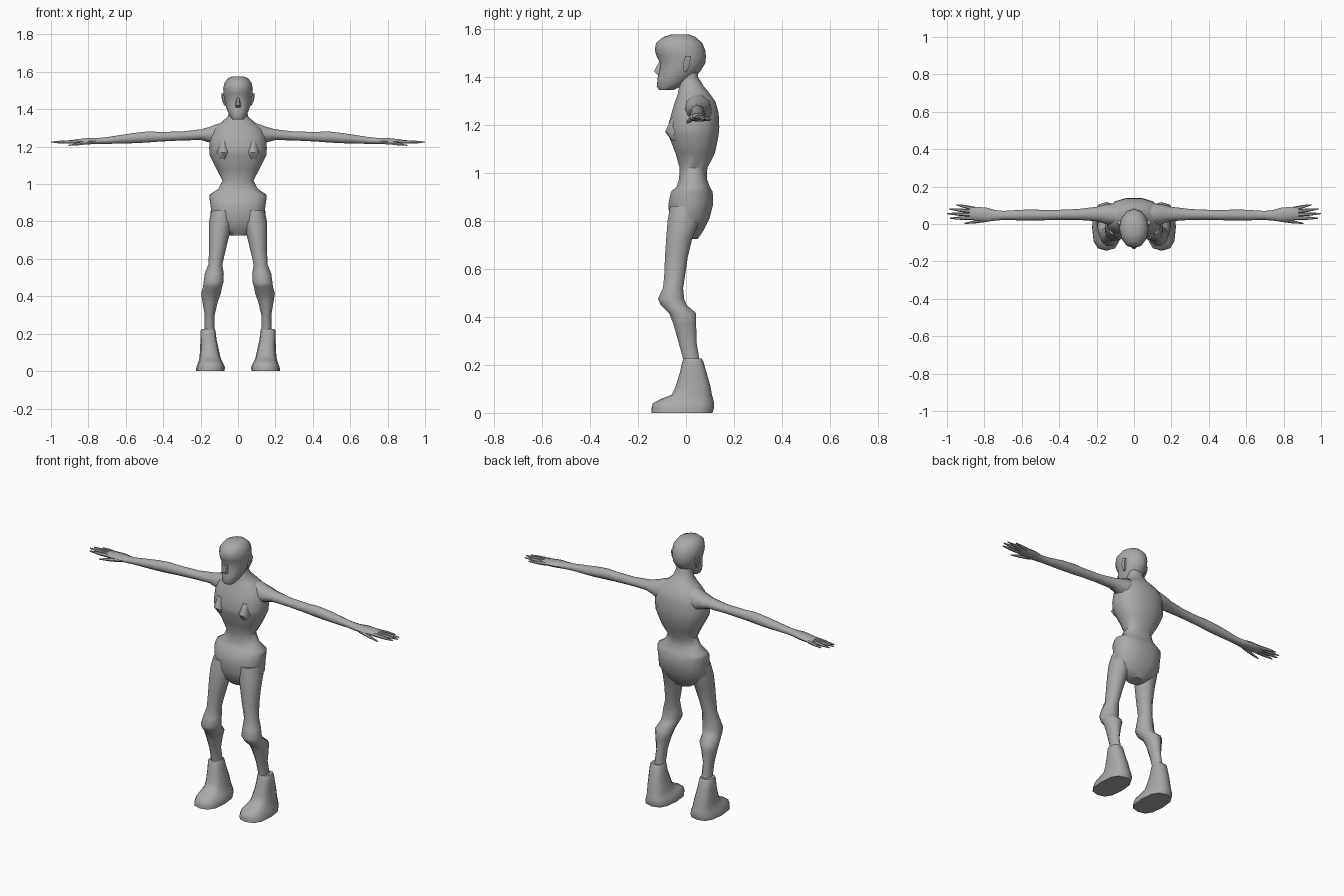
import bpy, bmesh, math

grey = bpy.data.materials.new("plain grey")
grey.diffuse_color = (0.4, 0.4, 0.4, 1)


def finish(name, bm, mirror):
    bmesh.ops.recalc_face_normals(bm, faces=bm.faces)
    me = bpy.data.meshes.new(name)
    bm.to_mesh(me)
    bm.free()
    me.materials.append(grey)
    ob = bpy.data.objects.new(name, me)
    bpy.context.collection.objects.link(ob)
    bpy.ops.object.select_all(action='DESELECT')
    ob.select_set(True)
    bpy.context.view_layer.objects.active = ob
    bpy.ops.object.shade_smooth_by_angle(angle=math.radians(50))
    if mirror:
        ob.modifiers.new("mirror", 'MIRROR')
    return ob


def loft(name, rings, axis='z', sides=12, power=1.0, mirror=False):
    """Skin over oval rings: (position, a min, a max, b min, b max)."""
    bm = bmesh.new()
    loops = []
    for pos, a0, a1, b0, b1 in rings:
        loop = []
        for i in range(sides):
            t = 2 * math.pi * i / sides
            c, s = math.cos(t), math.sin(t)
            a = (a0 + a1) / 2 + (a1 - a0) / 2 * math.copysign(abs(c) ** power, c)
            b = (b0 + b1) / 2 + (b1 - b0) / 2 * math.copysign(abs(s) ** power, s)
            loop.append(bm.verts.new((a, b, pos) if axis == 'z' else (pos, a, b)))
        loops.append(loop)
    for lo, hi in zip(loops, loops[1:]):
        for i in range(sides):
            j = (i + 1) % sides
            bm.faces.new((lo[i], lo[j], hi[j], hi[i]))
    bm.faces.new(loops[0])
    bm.faces.new(loops[-1])
    return finish(name, bm, mirror)


def centred(rows):
    return [(z, -w, w, f, b) for z, w, f, b in rows]


# Pelvis, waist, chest and sloping neck
loft("torso", centred([
    (0.725, 0.05, -0.03, 0.05), (0.76, 0.10, -0.055, 0.075),
    (0.81, 0.148, -0.072, 0.10), (0.87, 0.145, -0.075, 0.115),
    (0.92, 0.152, -0.065, 0.113), (0.943, 0.152, -0.04, 0.10),
    (0.975, 0.105, -0.03, 0.088), (1.02, 0.083, -0.028, 0.09),
    (1.08, 0.115, -0.045, 0.122), (1.155, 0.152, -0.075, 0.138),
    (1.19, 0.154, -0.078, 0.141), (1.25, 0.152, -0.062, 0.138),
    (1.295, 0.13, -0.048, 0.125), (1.33, 0.09, -0.035, 0.10),
    (1.36, 0.055, -0.03, 0.075), (1.40, 0.046, -0.03, 0.05),
    (1.43, 0.046, -0.03, 0.05)]), sides=14, power=0.85)

# Slight chest points
loft("chest_point", [(1.135, 0.06, 0.10, -0.06, -0.02), (1.17, 0.045, 0.115, -0.087, 0.0),
                     (1.23, 0.06, 0.10, -0.06, -0.02)], sides=8, mirror=True)

# Head with jaw, brow and rounded crown
loft("head", centred([
    (1.345, 0.03, -0.112, -0.05), (1.36, 0.042, -0.122, -0.02),
    (1.39, 0.056, -0.118, 0.025), (1.42, 0.066, -0.116, 0.058),
    (1.455, 0.074, -0.108, 0.08), (1.485, 0.078, -0.122, 0.083),
    (1.51, 0.079, -0.13, 0.08), (1.54, 0.073, -0.125, 0.068),
    (1.565, 0.055, -0.095, 0.04), (1.576, 0.03, -0.06, 0.01)]))
loft("nose", centred([(1.41, 0.016, -0.122, -0.09), (1.422, 0.015, -0.136, -0.09),
                      (1.465, 0.007, -0.112, -0.09)]), sides=6)
loft("ear", [(1.42, 0.064, 0.074, -0.01, 0.005), (1.45, 0.066, 0.086, -0.015, 0.018),
             (1.485, 0.068, 0.09, -0.005, 0.022)], sides=6, mirror=True)

# Arm from shoulder to palm
loft("arm", [
    (0.06, -0.02, 0.11, 1.17, 1.335), (0.11, -0.01, 0.11, 1.195, 1.325),
    (0.15, 0.0, 0.105, 1.22, 1.308), (0.20, 0.015, 0.092, 1.234, 1.294),
    (0.30, 0.022, 0.08, 1.232, 1.282), (0.42, 0.022, 0.075, 1.226, 1.28),
    (0.48, 0.02, 0.075, 1.221, 1.283), (0.56, 0.018, 0.078, 1.217, 1.274),
    (0.70, 0.022, 0.07, 1.214, 1.252), (0.74, 0.018, 0.074, 1.213, 1.248),
    (0.79, 0.012, 0.088, 1.212, 1.248), (0.85, 0.018, 0.092, 1.212, 1.242),
    (0.88, 0.026, 0.088, 1.214, 1.238)], axis='x', sides=10, mirror=True)

# Four fingers and a thumb: root x, root y, tip x, tip y, tip z
for n, (x0, y0, x1, y1, z1) in enumerate([
        (0.85, 0.081, 0.95, 0.103, 1.222), (0.86, 0.066, 0.99, 0.081, 1.224),
        (0.86, 0.049, 1.0, 0.056, 1.225), (0.86, 0.032, 0.985, 0.031, 1.222),
        (0.775, 0.024, 0.905, 0.003, 1.207)]):
    rings = []
    for t, r in ((0, 0.011), (0.55, 0.009), (1, 0.003)):
        y, z = y0 + (y1 - y0) * t, 1.226 + (z1 - 1.226) * t
        rings.append((x0 + (x1 - x0) * t, y - r, y + r, z - r, z + r))
    loft("thumb" if n == 4 else "finger", rings, axis='x', sides=6, mirror=True)

# Thigh, jutting knee and calf
loft("leg", [
    (0.10, 0.125, 0.18, -0.01, 0.06), (0.22, 0.125, 0.18, -0.012, 0.058),
    (0.30, 0.125, 0.178, -0.035, 0.045), (0.37, 0.108, 0.19, -0.055, 0.045),
    (0.415, 0.092, 0.197, -0.073, 0.045), (0.45, 0.085, 0.187, -0.108, 0.005),
    (0.475, 0.078, 0.184, -0.12, -0.005), (0.52, 0.076, 0.178, -0.098, -0.01),
    (0.57, 0.084, 0.158, -0.093, -0.002), (0.65, 0.065, 0.155, -0.09, 0.01),
    (0.73, 0.046, 0.156, -0.085, 0.03), (0.80, 0.03, 0.155, -0.08, 0.06),
    (0.86, 0.03, 0.142, -0.07, 0.07)], sides=10, mirror=True)

# Boot with ankle cuff and broad flat sole
loft("boot", [
    (0.0, 0.072, 0.224, -0.143, 0.11), (0.02, 0.07, 0.223, -0.143, 0.117),
    (0.04, 0.078, 0.215, -0.138, 0.117), (0.058, 0.088, 0.209, -0.105, 0.113),
    (0.075, 0.094, 0.206, -0.06, 0.108), (0.11, 0.102, 0.203, -0.043, 0.102),
    (0.17, 0.115, 0.201, -0.025, 0.085), (0.215, 0.12, 0.2, -0.015, 0.072),
    (0.226, 0.125, 0.195, -0.01, 0.066)], sides=12, power=0.75, mirror=True)
